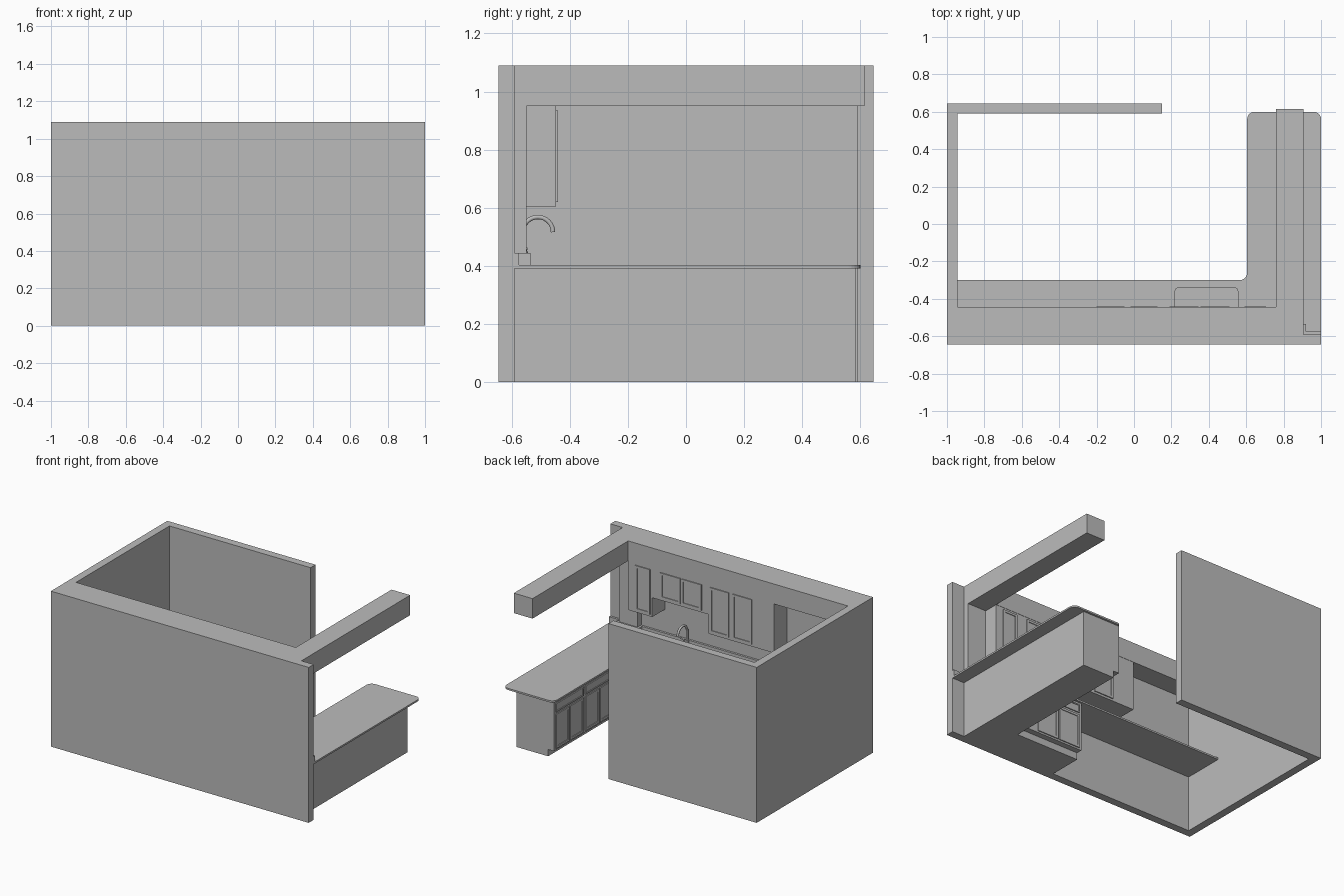
import bpy, bmesh
from math import pi, cos, sin
from mathutils import Vector

if "Cube" in bpy.data.objects:
    bpy.data.objects.remove(bpy.data.objects["Cube"])

grey = bpy.data.materials.new("plain grey")
grey.use_nodes = True
grey.diffuse_color = (0.5, 0.5, 0.5, 1)
grey.node_tree.nodes["Principled BSDF"].inputs["Base Color"].default_value = (0.5, 0.5, 0.5, 1)


def finish(bm, name):
    bmesh.ops.recalc_face_normals(bm, faces=bm.faces)
    mesh = bpy.data.meshes.new(name)
    bm.to_mesh(mesh)
    bm.free()
    mesh.materials.append(grey)
    ob = bpy.data.objects.new(name, mesh)
    bpy.context.collection.objects.link(ob)
    return ob


def add_box(bm, x, y, z):
    verts = bmesh.ops.create_cube(bm, size=1)["verts"]
    for v in verts:
        v.co = Vector(r[0] if c < 0 else r[1] for r, c in zip((x, y, z), v.co))
    return verts


def box(name, x, y, z):
    bm = bmesh.new()
    add_box(bm, x, y, z)
    return finish(bm, name)


def slab(name, outline, z, radius, rounded):
    """Extruded outline whose listed corners are rounded."""
    bm = bmesh.new()
    verts = [bm.verts.new((x, y, z[0])) for x, y in outline]
    bm.faces.new(verts)
    bmesh.ops.bevel(bm, geom=[verts[i] for i in rounded], offset=radius,
                    segments=6, profile=0.5, affect='VERTICES')
    top = bmesh.ops.extrude_face_region(bm, geom=bm.faces[:])["geom"]
    for v in top:
        if isinstance(v, bmesh.types.BMVert):
            v.co.z = z[1]
    return finish(bm, name)


def panel(name, facing, plane, span, z, rim=0.022):
    """Thin cabinet front with a recessed centre, facing +y or -x."""
    bm = bmesh.new()
    if facing == 'Y':
        add_box(bm, span, (plane, plane + 0.007), z)
        direction = Vector((0, 1, 0))
    else:
        add_box(bm, (plane - 0.007, plane), span, z)
        direction = Vector((-1, 0, 0))
    bm.normal_update()
    front = [f for f in bm.faces if f.normal.dot(direction) > 0.9]
    bmesh.ops.inset_individual(bm, faces=front, thickness=rim)
    bmesh.ops.inset_individual(bm, faces=front, thickness=0.001, depth=-0.004)
    return finish(bm, name)


def base_unit(name, facing, plane, start, end):
    """A drawer front above a pair of doors."""
    mid = (start + end) / 2
    panel(name + "_drawer", facing, plane, (start + 0.012, end - 0.012), (0.315, 0.375), 0.012)
    for side, a, b in (("first", start + 0.012, mid - 0.005), ("second", mid + 0.005, end - 0.012)):
        panel(name + "_" + side + "_door", facing, plane, (a, b), (0.06, 0.3))


def tube(name, points, radius):
    curve = bpy.data.curves.new(name, 'CURVE')
    curve.dimensions = '3D'
    curve.bevel_depth = radius
    curve.bevel_resolution = 3
    curve.use_fill_caps = True
    spline = curve.splines.new('POLY')
    spline.points.add(len(points) - 1)
    for p, co in zip(spline.points, points):
        p.co = (*co, 1)
    curve.materials.append(grey)
    ob = bpy.data.objects.new(name, curve)
    bpy.context.collection.objects.link(ob)


# Room walls, soffit and beam
H = 1.09
IN = -0.59
box("front_wall", (-1, 1), (-0.645, IN), (0, H))
box("left_side_wall", (-1, -0.945), (IN, 0.59), (0, H))
box("back_wall", (-1, 0.15), (0.59, 0.645), (0, H))
box("soffit", (-0.945, 0.76), (IN, -0.445), (0.95, H))
box("beam", (0.76, 0.905), (IN, 0.615), (0.95, H))
box("wall_return", (0.76, 0.905), (IN, -0.55), (0.4, 0.95))

# Base cabinets with recessed plinths
box("peninsula_carcass", (0.615, 0.905), (IN, 0.585), (0.048, 0.39))
box("peninsula_plinth", (0.66, 0.905), (IN, 0.585), (0, 0.048))
sink_carcass = box("sink_carcass", (0.17, 0.615), (IN, -0.315), (0.048, 0.39))
box("sink_plinth", (0.17, 0.66), (IN, -0.355), (0, 0.048))
for i in range(2):
    base_unit(f"peninsula_unit_{i + 1}", 'X', 0.615, 0.25 - 0.33 * i, 0.58 - 0.33 * i)
panel("peninsula_corner_door", 'X', 0.615, (-0.25, -0.09), (0.06, 0.3))
panel("peninsula_corner_drawer", 'X', 0.615, (-0.25, -0.09), (0.315, 0.375), 0.012)
base_unit("sink_unit", 'Y', -0.315, 0.175, 0.54)

# Worktop with rounded corners
worktop = slab("worktop", [(-0.945, IN), (1, IN), (1, 0.6), (0.605, 0.6),
                           (0.605, -0.3), (-0.945, -0.3)], (0.39, 0.402), 0.04, (2, 3, 4))

# Sink basin cut into worktop and cabinet
cutter = slab("sink_cutter", [(0.22, -0.525), (0.555, -0.525), (0.555, -0.34), (0.22, -0.34)],
              (0.3, 0.45), 0.02, range(4))
cutter.hide_render = True
for ob in (worktop, sink_carcass):
    mod = ob.modifiers.new("basin", 'BOOLEAN')
    mod.operation = 'DIFFERENCE'
    mod.object = cutter
    mod.solver = 'EXACT'
    bpy.context.view_layer.objects.active = ob
    bpy.ops.object.modifier_apply(modifier=mod.name)
bpy.data.objects.remove(cutter)

# Splashback along the wall and around the return
box("splashback", (-0.945, 0.76), (IN, -0.575), (0.4, 0.445))
box("return_splashback", (0.745, 0.92), (-0.575, -0.535), (0.4, 0.445))
box("end_splashback", (0.905, 1), (IN, -0.575), (0.4, 0.445))

# Wall cabinets
FRONT = -0.447
for name, x, low in (("long", (-0.37, 0.14), 0.605), ("over_sink", (0.14, 0.575), 0.74),
                     ("corner", (0.575, 0.76), 0.605)):
    box(name + "_wall_cabinet", x, (IN, FRONT), (low, 0.95))
for i, (a, b, low) in enumerate(((-0.2, -0.05, 0.62), (-0.02, 0.125, 0.62), (0.19, 0.345, 0.755),
                                 (0.355, 0.51, 0.755), (0.59, 0.705, 0.62))):
    panel(f"wall_cabinet_door_{i + 1}", 'Y', FRONT, (a, b), (low, 0.935))

# Faucet
fx = 0.385
arc = [(fx, -0.51 - 0.052 * cos(pi * i / 16), 0.516 + 0.052 * sin(pi * i / 16)) for i in range(17)]
tube("faucet_spout", [(fx, -0.562, 0.4)] + arc, 0.008)
tube("faucet_base", [(fx, -0.558, 0.4), (fx, -0.558, 0.45)], 0.014)
tube("faucet_lever", [(fx, -0.558, 0.44), (fx + 0.045, -0.55, 0.46)], 0.005)
